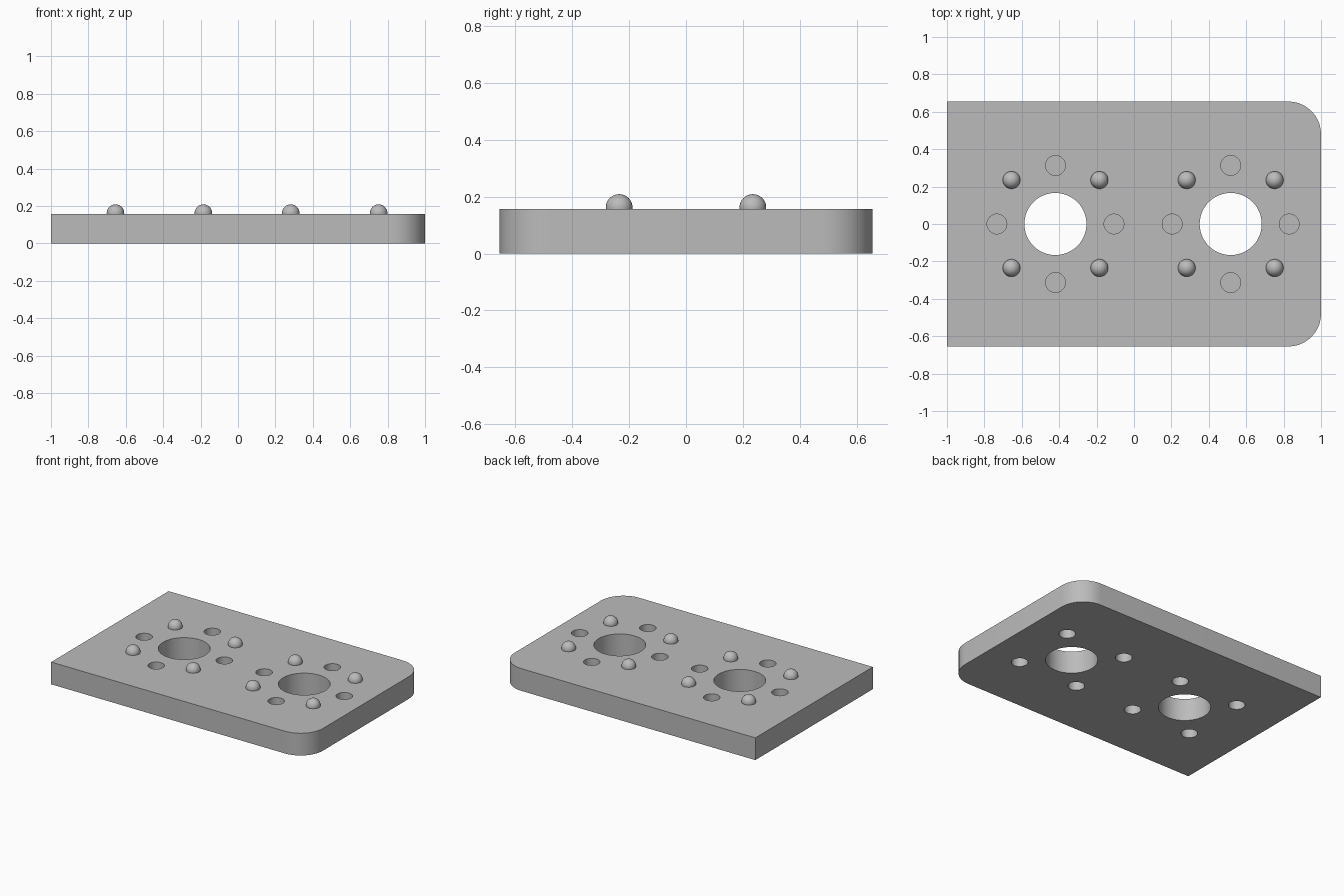
import bpy, bmesh, math
from mathutils import Vector

cube = bpy.data.objects.get("Cube")
if cube:
    bpy.data.objects.remove(cube, do_unlink=True)

HALF_Y, THICK, CORNER = 0.655, 0.157, 0.175
CENTRES = (-0.42, 0.517)
STUD_STEP, HOLE_STEP = 0.235, 0.313
HOLE_R, HOLE_DEPTH = 0.053, 0.07

grey = bpy.data.materials.new("plain grey")
grey.use_nodes = True
colour = (0.5, 0.5, 0.5, 1)
grey.diffuse_color = colour
grey.node_tree.nodes["Principled BSDF"].inputs["Base Color"].default_value = colour


def make_object(name, bm):
    mesh = bpy.data.meshes.new(name)
    bm.to_mesh(mesh)
    bm.free()
    mesh.materials.append(grey)
    obj = bpy.data.objects.new(name, mesh)
    bpy.context.collection.objects.link(obj)
    return obj


def shade(obj):
    bpy.ops.object.select_all(action='DESELECT')
    obj.select_set(True)
    bpy.context.view_layer.objects.active = obj
    bpy.ops.object.shade_smooth_by_angle(angle=math.radians(35))


def prism(bm, points, low, high):
    base = bm.faces.new([bm.verts.new((x, y, low)) for x, y in points])
    top = bmesh.ops.extrude_face_region(bm, geom=[base])["geom"]
    verts = [v for v in top if isinstance(v, bmesh.types.BMVert)]
    bmesh.ops.translate(bm, verts=verts, vec=(0, 0, high - low))


def arc(cx, cy, r, start, end, steps):
    angles = [start + (end - start) * i / steps for i in range(steps + 1)]
    return [(cx + r * math.cos(a), cy + r * math.sin(a)) for a in angles]


def drill(bm, x, y, r, low, high, steps):
    prism(bm, arc(x, y, r, 0, math.tau, steps)[:-1], low, high)


# Plate outline: square at the -x end, rounded at the +x end
quarter = math.pi / 2
cx, cy = 1 - CORNER, HALF_Y - CORNER
outline = [(-1, -HALF_Y)] + arc(cx, -cy, CORNER, -quarter, 0, 10)
outline += arc(cx, cy, CORNER, 0, quarter, 10) + [(-1, HALF_Y)]
bm = bmesh.new()
prism(bm, outline, 0, THICK)
bmesh.ops.recalc_face_normals(bm, faces=bm.faces)
plate = make_object("plate", bm)

# Through bores, blind holes in the top, and sockets beneath the studs
bm = bmesh.new()
diagonals = [(sx * STUD_STEP, sy * STUD_STEP) for sx in (-1, 1) for sy in (-1, 1)]
crosses = [(HOLE_STEP, 0), (-HOLE_STEP, 0), (0, HOLE_STEP), (0, -HOLE_STEP)]
for c in CENTRES:
    drill(bm, c, 0, 0.166, -0.1, THICK + 0.1, 48)
    for dx, dy in crosses:
        drill(bm, c + dx, dy, HOLE_R, THICK - HOLE_DEPTH, THICK + 0.1, 32)
    for dx, dy in diagonals:
        drill(bm, c + dx, dy, HOLE_R, -0.1, HOLE_DEPTH, 32)
bmesh.ops.recalc_face_normals(bm, faces=bm.faces)
cutter = make_object("hole_cutter", bm)
cutter.hide_render = True

cut = plate.modifiers.new("holes", 'BOOLEAN')
cut.operation, cut.solver, cut.object = 'DIFFERENCE', 'EXACT', cutter
bpy.context.view_layer.objects.active = plate
bpy.ops.object.modifier_apply(modifier=cut.name)
bpy.data.objects.remove(cutter, do_unlink=True)
shade(plate)

# Domed studs, trimmed just below the plate's top face
for c, side in zip(CENTRES, ("right", "left")):
    for i, (dx, dy) in enumerate(diagonals):
        bm = bmesh.new()
        bmesh.ops.create_uvsphere(bm, u_segments=32, v_segments=16, radius=0.047)
        bmesh.ops.translate(bm, verts=bm.verts, vec=Vector((c + dx, dy, THICK + 0.005)))
        bmesh.ops.bisect_plane(bm, geom=bm.verts[:] + bm.edges[:] + bm.faces[:],
                               plane_co=(0, 0, THICK - 0.002), plane_no=(0, 0, 1),
                               clear_inner=True)
        shade(make_object(f"{side}_stud_{i + 1}", bm))
